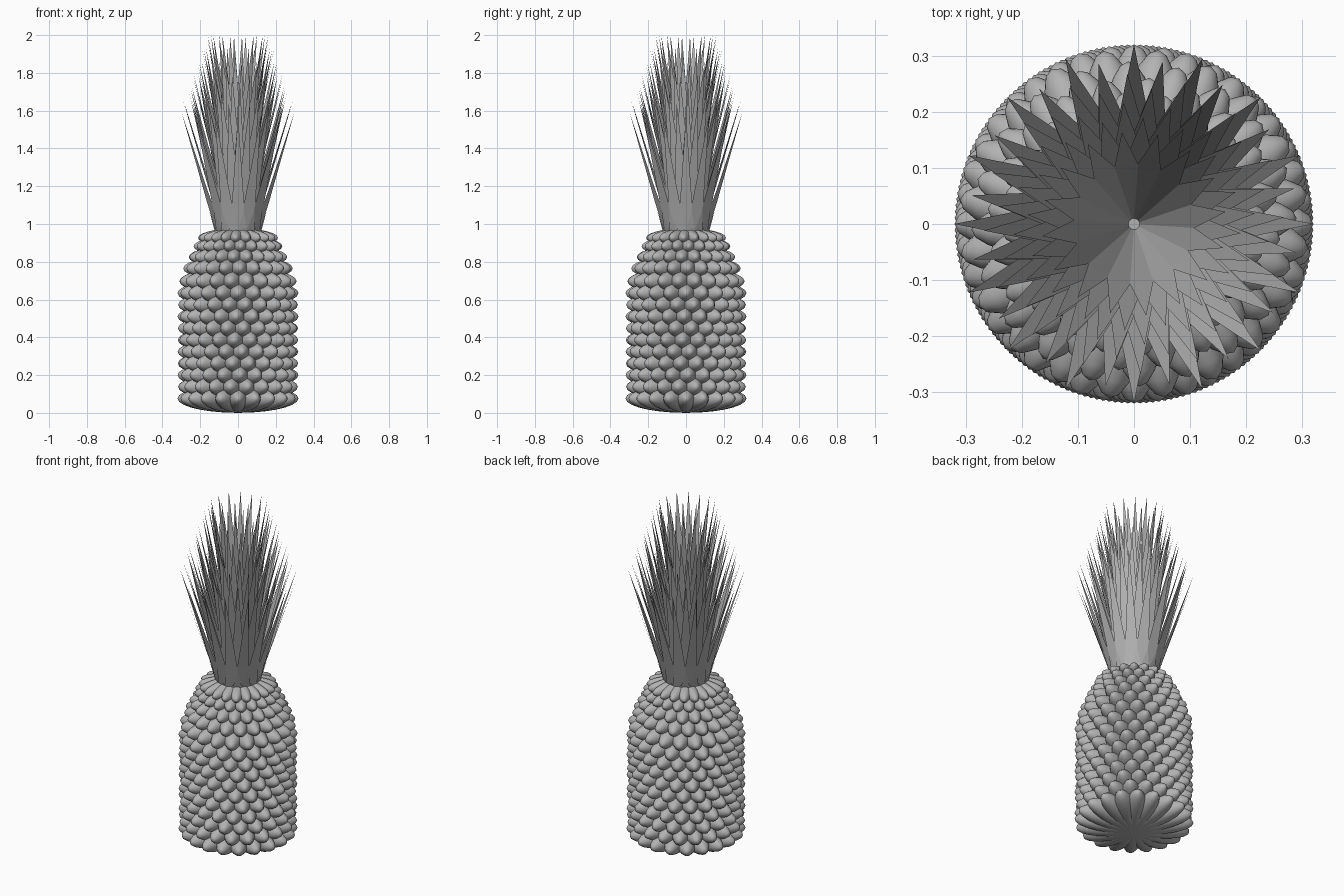
import bpy, bmesh
from math import cos, sin, pi, radians
from mathutils import Matrix

cube = bpy.data.objects.get("Cube")
if cube:
    bpy.data.objects.remove(cube, do_unlink=True)

# Single plain grey material
grey = bpy.data.materials.new("plain_grey")
grey.use_nodes = True
COLOUR = (0.45, 0.45, 0.45, 1)
grey.diffuse_color = COLOUR
grey.node_tree.nodes["Principled BSDF"].inputs["Base Color"].default_value = COLOUR


def to_mesh(bm, name, smooth):
    mesh = bpy.data.meshes.new(name)
    for face in bm.faces:
        face.smooth = smooth
    bm.to_mesh(mesh)
    bm.free()
    return mesh


def add_object(mesh):
    mesh.materials.append(grey)
    bpy.context.collection.objects.link(bpy.data.objects.new(mesh.name, mesh))


def scale_row(bm, ball, z, radius, turn, count=10):
    """Long ellipsoids crossing on the axis; each gives two opposite scales."""
    size = Matrix.Diagonal((radius, radius * 0.225, radius * 0.237, 1))
    for i in range(count):
        spin = Matrix.Rotation(turn + pi * i / count, 4, 'Z')
        piece = ball.copy()
        piece.transform(Matrix.Translation((0, 0, z)) @ spin @ size)
        bm.from_mesh(piece)
        bpy.data.meshes.remove(piece)


def leaf_ring(bm, base, notch, tip, turn, count=16):
    """Open cone whose upper edge is cut into long pointed leaves."""
    def ring(profile, shift):
        r, z = profile
        angles = [turn + 2 * pi * (i + shift) / count for i in range(count)]
        return [bm.verts.new((r * cos(a), r * sin(a), z)) for a in angles]

    low, mid, top = ring(base, -0.5), ring(notch, -0.5), ring(tip, 0)
    bm.faces.new(low[::-1])
    for i in range(count):
        j = (i + 1) % count
        bm.faces.new((low[i], low[j], mid[j], mid[i]))
        bm.faces.new((mid[i], mid[j], top[i]))


# Unit ball with its poles on the x axis, reused for every scale
bm = bmesh.new()
bmesh.ops.create_uvsphere(bm, u_segments=20, v_segments=14, radius=1,
                          matrix=Matrix.Rotation(pi / 2, 4, 'Y'))
ball = to_mesh(bm, "ball", True)

# Fruit body: straight rows of scales, then a tapering shoulder
rows = [(0.076 + 0.062 * k, 0.32) for k in range(10)]
rows += [(0.697, 0.313), (0.765, 0.29), (0.825, 0.262), (0.882, 0.235), (0.927, 0.212)]
body = bmesh.new()
for k, (z, radius) in enumerate(rows):
    scale_row(body, ball, z, radius, radians(10 * k))
add_object(to_mesh(body, "fruit_scales", True))
bpy.data.meshes.remove(ball)

# Crown: nested leaf cones, each higher and narrower than the last
LAYERS = 7
crown = bmesh.new()
for k in range(LAYERS):
    t = k / (LAYERS - 1)
    tip_r, tip_z = 0.32 - 0.155 * t, 1.58 + 0.42 * t
    base_r, base_z = 0.01, tip_z - 0.945
    cut = 0.5 + 0.13 * t
    notch = (base_r + (tip_r - base_r) * cut, base_z + 0.945 * cut)
    leaf_ring(crown, (base_r, base_z), notch, (tip_r, tip_z), radians(-10 * k))
add_object(to_mesh(crown, "crown_leaves", False))

# Short leaves around the foot of the crown
collar = bmesh.new()
leaf_ring(collar, (0.1, 0.9), (0.125, 0.97), (0.155, 1.07), pi / 16)
add_object(to_mesh(collar, "collar_leaves", False))
